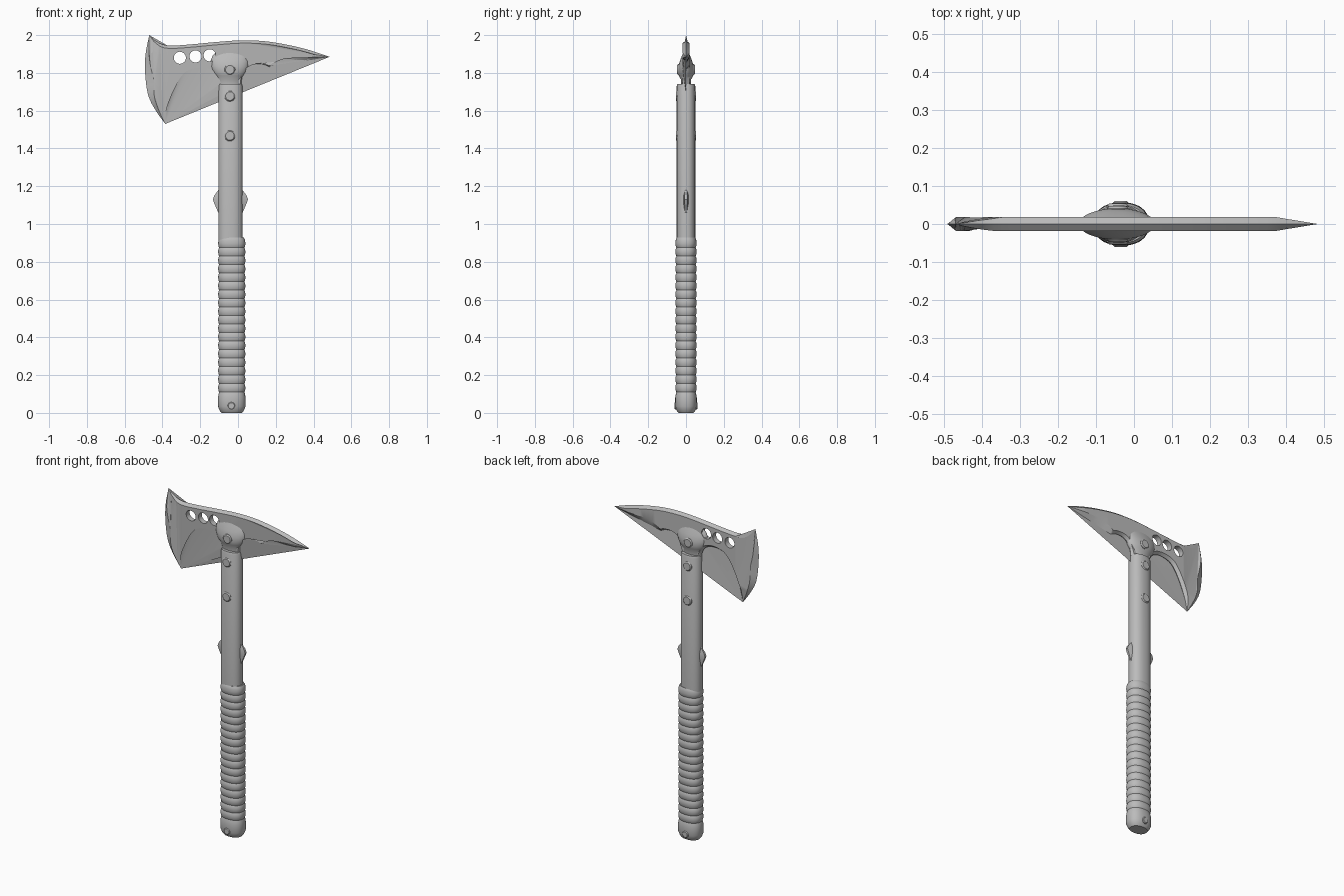
import bpy, bmesh, math
from mathutils import Vector

cube = bpy.data.objects.get("Cube")
if cube:
    bpy.data.objects.remove(cube)

steel = bpy.data.materials.new("grey steel")
steel.use_nodes = True
GREY = (0.5, 0.5, 0.5, 1)
steel.diffuse_color = GREY
steel.node_tree.nodes["Principled BSDF"].inputs["Base Color"].default_value = GREY

AXIS = -0.04   # x of the handle centre line


def finish(name, bm, angle=35):
    bmesh.ops.remove_doubles(bm, verts=bm.verts, dist=1e-5)
    bmesh.ops.recalc_face_normals(bm, faces=bm.faces)
    mesh = bpy.data.meshes.new(name)
    bm.to_mesh(mesh)
    bm.free()
    ob = bpy.data.objects.new(name, mesh)
    bpy.context.collection.objects.link(ob)
    mesh.materials.append(steel)
    smooth(ob, angle)
    return ob


def smooth(ob, angle):
    bpy.ops.object.select_all(action='DESELECT')
    ob.select_set(True)
    bpy.context.view_layer.objects.active = ob
    bpy.ops.object.shade_smooth_by_angle(angle=math.radians(angle))


def loft(name, sections, cx, power=2.3, sides=40):
    """Stack of rounded sections (z, half width, half depth) with end caps."""
    bm = bmesh.new()
    rings = []
    for z, rx, ry in sections:
        ring = []
        for i in range(sides):
            a = math.tau * i / sides
            c, s = math.cos(a), math.sin(a)
            x = math.copysign(abs(c) ** (2 / power), c) * rx
            y = math.copysign(abs(s) ** (2 / power), s) * ry
            ring.append(bm.verts.new((cx + x, y, z)))
        rings.append(ring)
    for low, high in zip(rings, rings[1:]):
        for i in range(sides):
            j = (i + 1) % sides
            bm.faces.new((low[i], low[j], high[j], high[i]))
    bm.faces.new(rings[0])
    bm.faces.new(rings[-1])
    return finish(name, bm)


def pin(name, x, z, radius, half, rim=0.006):
    """Bolt running through the model along y, with chamfered heads."""
    bm = bmesh.new()
    rings = []
    for y, r in ((-half, radius - rim), (rim - half, radius),
                 (half - rim, radius), (half, radius - rim)):
        rings.append([bm.verts.new((x + r * math.cos(math.tau * i / 16), y,
                                    z + r * math.sin(math.tau * i / 16)))
                      for i in range(16)])
    for a, b in zip(rings, rings[1:]):
        for i in range(16):
            j = (i + 1) % 16
            bm.faces.new((a[i], a[j], b[j], b[i]))
    bm.faces.new(rings[0])
    bm.faces.new(rings[-1])
    return finish(name, bm)


def spline(points, steps=4):
    """Catmull-Rom samples through the points, without the last one."""
    pts = [Vector(p) for p in points]
    pts = [2 * pts[0] - pts[1]] + pts + [2 * pts[-1] - pts[-2]]
    out = []
    for a, b, c, d in zip(pts, pts[1:], pts[2:], pts[3:]):
        for k in range(steps):
            t = k / steps
            out.append(0.5 * (2 * b + (c - a) * t + (2 * a - 5 * b + 4 * c - d) * t * t
                              + (3 * b - a - 3 * c + d) * t ** 3))
    return out


# Axe head: outline runs as smooth stretches between corners, each with a bevel width
top_tip, spike_tip, low_tip = (-0.47, 2.0), (0.485, 1.885), (-0.385, 1.53)
heel, neck_r, neck_l = (0.17, 1.82), (0.022, 1.73), (-0.1, 1.73)
stretches = [
    (0.015, [top_tip, (-0.43, 1.965), (-0.37, 1.945), (-0.26, 1.95), (-0.12, 1.963),
             (0.01, 1.972), (0.14, 1.968), (0.27, 1.947), (0.38, 1.92), spike_tip]),
    (0.042, [spike_tip, (0.38, 1.863), (0.28, 1.843), heel]),
    (0.012, [heel, (0.135, 1.835), (0.085, 1.835), (0.05, 1.815), (0.03, 1.78), neck_r]),
    (0.01, [neck_r, neck_l]),
    (0.014, [neck_l, (-0.12, 1.78), (-0.15, 1.807), (-0.2, 1.815), (-0.26, 1.8),
             (-0.3, 1.757), (-0.34, 1.68), (-0.37, 1.6), low_tip]),
    (0.06, [low_tip, (-0.435, 1.6), (-0.475, 1.68), (-0.491, 1.79), (-0.49, 1.895), top_tip]),
]
outline, widths = [], []
for width, points in stretches:
    samples = spline(points)
    outline += samples
    widths += [width] * len(samples)
count = len(outline)
for _ in range(3):
    widths = [(widths[i - 1] + widths[i] + widths[(i + 1) % count]) / 3 for i in range(count)]

bm = bmesh.new()
rim, front, back = [], [], []
for i, p in enumerate(outline):
    before = (p - outline[i - 1]).normalized()
    after = (outline[(i + 1) % count] - p).normalized()
    n = Vector((before.y + after.y, -before.x - after.x))
    n /= max(0.3, 1 + before.dot(after))
    reach = min((p - Vector(t)).length for t in (top_tip, spike_tip, low_tip))
    q = p + n * min(widths[i], 0.18 * reach)
    depth = 0.018 * min(1, reach / 0.11)
    rim.append(bm.verts.new((p.x, 0, p.y)))
    front.append(bm.verts.new((q.x, -depth, q.y)))
    back.append(bm.verts.new((q.x, depth, q.y)))
for side in (front, back):
    for i in range(count):
        j = (i + 1) % count
        bm.faces.new((rim[i], rim[j], side[j], side[i]))
    cap = bm.faces.new(side)
    bmesh.ops.triangulate(bm, faces=[cap])
head = finish("axe_head", bm, 25)

# Three round holes through the blade
for x, z in ((-0.308, 1.88), (-0.225, 1.887), (-0.15, 1.893)):
    bpy.ops.mesh.primitive_cylinder_add(vertices=32, radius=0.032, depth=0.2,
                                        location=(x, 0, z), rotation=(math.pi / 2, 0, 0))
    cutter = bpy.context.object
    cutter.name = "hole_cutter"
    cutter.hide_render = True
    cut = head.modifiers.new("hole", 'BOOLEAN')
    cut.operation, cut.solver, cut.object = 'DIFFERENCE', 'EXACT', cutter
    bpy.context.view_layer.objects.active = head
    bpy.ops.object.modifier_apply(modifier=cut.name)
    bpy.data.objects.remove(cutter)
smooth(head, 25)
head.modifiers.new("even shading", 'WEIGHTED_NORMAL').keep_sharp = True

# Swollen socket where the head meets the handle
loft("head_socket", [(1.73, 0.058, 0.027), (1.765, 0.064, 0.027), (1.785, 0.076, 0.038),
                     (1.805, 0.09, 0.042), (1.835, 0.1, 0.041), (1.865, 0.1, 0.032),
                     (1.89, 0.09, 0.022), (1.92, 0.06, 0.01)], AXIS - 0.005, power=2)

# Handle shaft
loft("shaft", [(0.9, 0.064, 0.049), (1.73, 0.064, 0.049), (1.742, 0.06, 0.045)], AXIS)

# Grip with a flared butt and shallow ribs
grip = [(0, 0.054, 0.04), (0.012, 0.064, 0.049), (0.035, 0.073, 0.057),
        (0.08, 0.073, 0.057), (0.1, 0.07, 0.054)]
pitch = 0.045
for k in range(18):
    z = 0.11 + k * pitch
    for part, swell in ((0, -0.003), (0.2, 0.001), (0.5, 0.002), (0.8, 0.001)):
        grip.append((z + part * pitch, 0.07 + swell, 0.054 + swell))
grip += [(0.92, 0.068, 0.053), (0.928, 0.064, 0.049)]
loft("grip", grip, AXIS + 0.007)

# Pointed guard nubs on both sides of the shaft
for side, name in ((1, "guard_nub_left"), (-1, "guard_nub_right")):
    bm = bmesh.new()
    base = AXIS + side * 0.05
    rows = []
    for out, z, half in ((0.01, 1.05, 0.006), (0.036, 1.11, 0.014),
                         (0.043, 1.13, 0.014), (0.036, 1.15, 0.014), (0.01, 1.185, 0.006)):
        rows.append([bm.verts.new((base + side * o, y, z)) for o, y in
                     ((-0.02, -half - 0.008), (out, -half * 0.5),
                      (out, half * 0.5), (-0.02, half + 0.008))])
    for a, b in zip(rows, rows[1:]):
        for i in range(4):
            j = (i + 1) % 4
            bm.faces.new((a[i], a[j], b[j], b[i]))
    bm.faces.new(rows[0])
    bm.faces.new(rows[-1])
    finish(name, bm)

# Bolts
pin("socket_bolt", -0.043, 1.817, 0.029, 0.047)
pin("upper_shaft_bolt", -0.043, 1.677, 0.029, 0.054)
pin("lower_shaft_bolt", -0.043, 1.467, 0.029, 0.054)
pin("butt_bolt", -0.035, 0.037, 0.02, 0.061, 0.004)
